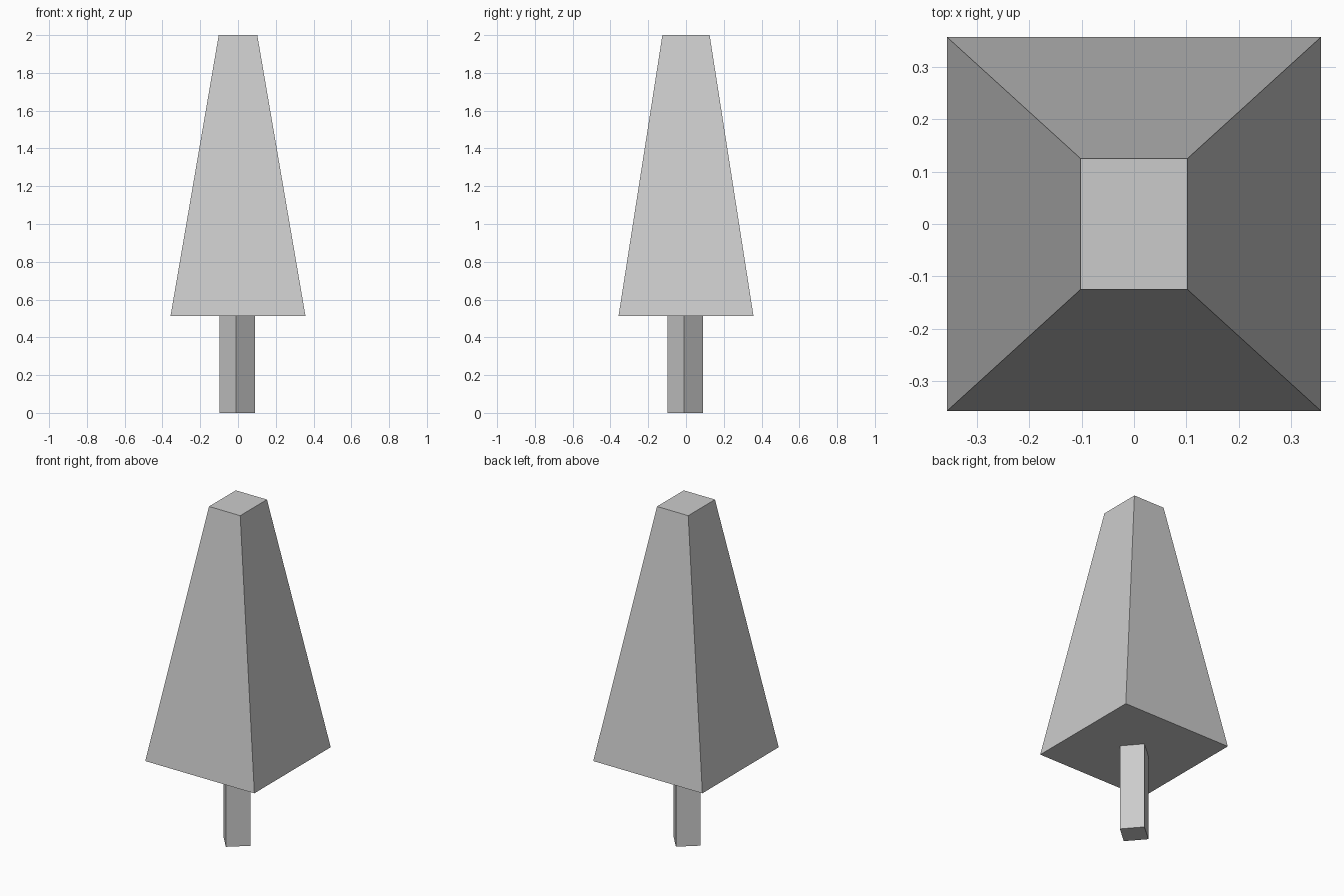
import bpy
import bmesh

if "Cube" in bpy.data.objects:
    bpy.data.objects.remove(bpy.data.objects["Cube"])


def prism(name, bottom, top, z0, z1):
    """Closed four-sided solid between two matching outlines."""
    bm = bmesh.new()
    lower = [bm.verts.new((x, y, z0)) for x, y in bottom]
    upper = [bm.verts.new((x, y, z1)) for x, y in top]
    bm.faces.new(lower[::-1])
    bm.faces.new(upper)
    n = len(lower)
    for i in range(n):
        j = (i + 1) % n
        bm.faces.new((lower[i], lower[j], upper[j], upper[i]))
    mesh = bpy.data.meshes.new(name)
    bm.to_mesh(mesh)
    bm.free()
    obj = bpy.data.objects.new(name, mesh)
    bpy.context.collection.objects.link(obj)
    return obj


def rect(hx, hy):
    return [(-hx, -hy), (hx, -hy), (hx, hy), (-hx, hy)]


# Trunk: square post turned almost 45 degrees, very slightly off centre
c, a, b = -0.004, 0.094, -0.007
post = [(c + a, c + b), (c - b, c + a), (c - a, c - b), (c + b, c - a)]
prism("trunk", post, post, 0.0, 0.514)

# Foliage: tapered block with a flat, slightly oblong top
prism("foliage", rect(0.357, 0.357), rect(0.102, 0.125), 0.514, 2.0)
